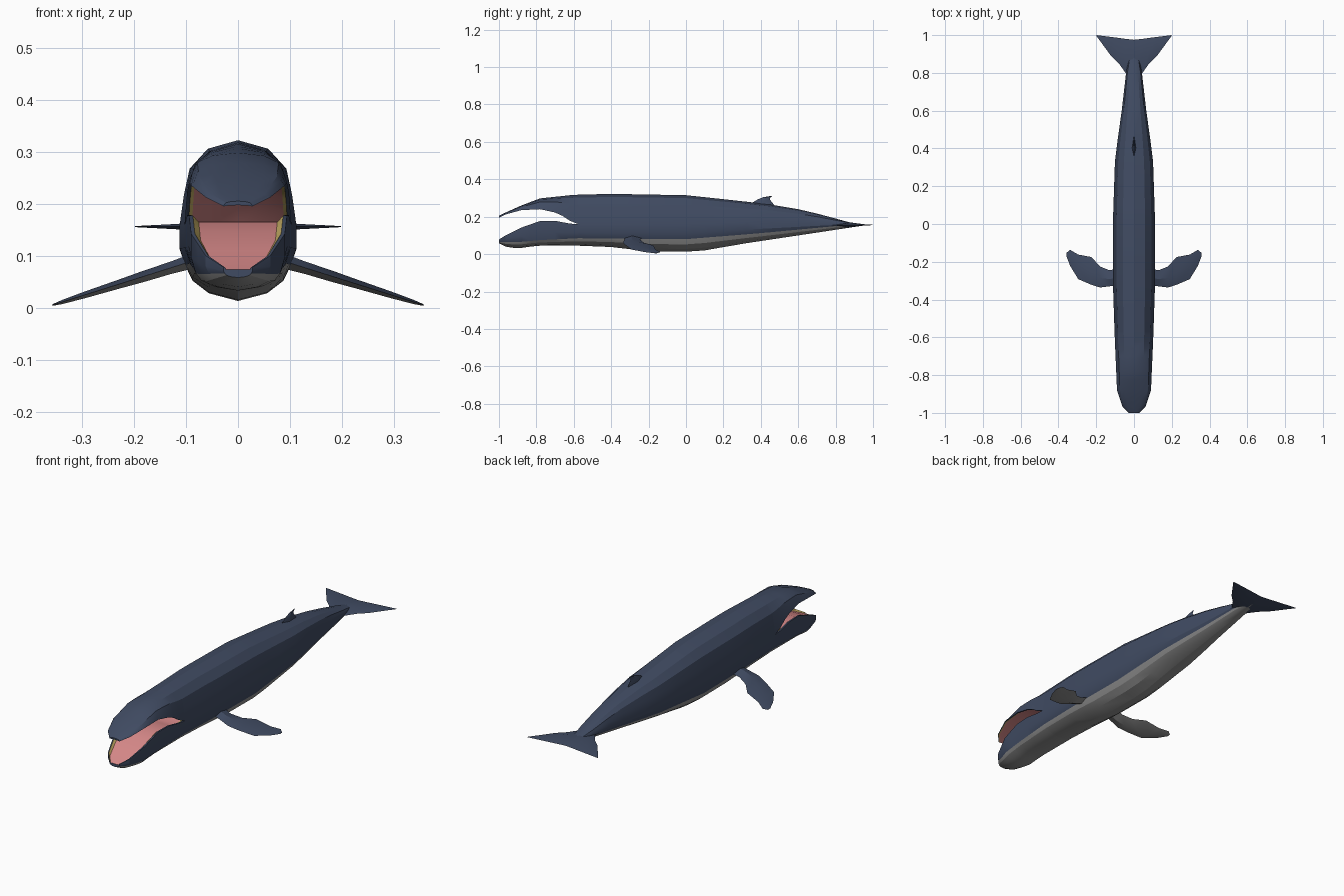
import bpy, bmesh, math

if "Cube" in bpy.data.objects:
    bpy.data.objects.remove(bpy.data.objects["Cube"])


def material(name, rgb):
    m = bpy.data.materials.new(name)
    m.diffuse_color = (*rgb, 1)
    m.use_nodes = True
    m.node_tree.nodes["Principled BSDF"].inputs["Base Color"].default_value = m.diffuse_color
    return m


NAVY, GREY, PINK, YELLOW = range(4)
MATS = [material("navy skin", (0.051, 0.07, 0.122)),
        material("grey belly", (0.27, 0.27, 0.27)),
        material("pink mouth", (0.68, 0.25, 0.25)),
        material("yellow baleen", (0.56, 0.42, 0.13))]


def loft(name, rings, column_mats, cap_mat=NAVY, caps=(True, True)):
    """Skin closed rings of points; one material per column of faces."""
    bm = bmesh.new()
    vs = [[bm.verts.new(p) for p in r] for r in rings]
    n = len(rings[0])
    for a, b in zip(vs, vs[1:]):
        for i in range(n):
            j = (i + 1) % n
            bm.faces.new((a[i], a[j], b[j], b[i])).material_index = column_mats[i]
    for ring, wanted in ((vs[0], caps[0]), (vs[-1], caps[1])):
        if wanted:
            bm.faces.new(ring).material_index = cap_mat
    bmesh.ops.recalc_face_normals(bm, faces=bm.faces)
    me = bpy.data.meshes.new(name)
    bm.to_mesh(me)
    bm.free()
    ob = bpy.data.objects.new(name, me)
    bpy.context.collection.objects.link(ob)
    for m in MATS:
        me.materials.append(m)
    bpy.context.view_layer.objects.active = ob
    ob.select_set(True)
    bpy.ops.object.shade_smooth_by_angle(angle=math.radians(22))
    ob.select_set(False)
    return ob


def curve(*pts):
    """Piecewise linear height or width along y."""
    def f(y):
        for (y0, v0), (y1, v1) in zip(pts, pts[1:]):
            if y <= y1:
                return v0 + (v1 - v0) * max(0, (y - y0) / (y1 - y0))
        return pts[-1][1]
    return f


# Long profiles of the whale
top = curve((-1, .205), (-.965, .222), (-.88, .26), (-.78, .298), (-.6, .317), (-.4, .322),
            (0, .315), (.3, .283), (.45, .265), (.6, .24), (.75, .205), (.85, .175), (.93, .16))
bottom = curve((-1, .058), (-.965, .04), (-.9, .03), (-.8, .045), (-.575, .045), (-.4, .038),
               (-.2, .015), (0, .013), (.1, .02), (.3, .055), (.5, .085), (.7, .115), (.93, .15))
width = curve((-1, .028), (-.965, .062), (-.88, .09), (-.6, .102), (-.3, .112), (0, .112),
              (.33, .101), (.45, .086), (.6, .065), (.8, .042), (.93, .018))
belly = curve((-1, .066), (-.9, .064), (-.78, .075), (-.575, .085), (0, .08), (.4, .112),
              (.8, .15), (.93, .153))
middle = curve((-.575, .16), (0, .16), (.4, .17), (.75, .166), (.93, .156))
upper_lip = curve((-1, .195), (-.965, .212), (-.88, .235), (-.78, .24), (-.68, .218),
                  (-.62, .178), (-.575, .16))
lower_lip = curve((-1, .078), (-.965, .1), (-.88, .142), (-.78, .177), (-.7, .178),
                  (-.62, .163), (-.575, .16))

BACK = ((0, 1), (.53, .9), (.83, .67), (.93, .35), (1, 0))
FLANK = ((1.0, .6), (.9, 1))
UNDER = ((.78, .42), (.5, .78), (0, 1))


def mirrored(half, y):
    """Close a half section that starts and ends on the centre line."""
    return [(x, y, z) for x, z in half] + [(-x, y, z) for x, z in half[-2:0:-1]]


def both(cols):
    return cols + cols[::-1]


def back_half(y, lip):
    return [(width(y) * g, lip + (top(y) - lip) * f) for g, f in BACK]


def under_half(y, lip):
    w, b, lo = width(y), belly(y), bottom(y)
    return ([(w * g, lip + (b - lip) * f) for g, f in FLANK]
            + [(w * g, b + (lo - b) * f) for g, f in UNDER])


# Body behind the mouth
rings = [mirrored(back_half(y, middle(y)) + under_half(y, middle(y)), y)
         for y in (-.575, -.4, -.3, -.2, 0, .1, .2, .33, .45, .6, .7, .8, .87, .93)]
loft("body", rings, both([NAVY] * 6 + [GREY] * 3), caps=(False, True))

# Jaws, each closed on the mouth side by baleen strips and pink lining
JAW_Y = (-1, -.965, -.92, -.88, -.83, -.78, -.7, -.66, -.62, -.575)
upper, lower = [], []
for y in JAW_Y:
    w, u, l = width(y), upper_lip(y), lower_lip(y)
    open_ = 0 if y == JAW_Y[-1] else 1
    rise = .22 * (top(y) - u) * open_
    drop = min(.012, (l - belly(y)) * .4) * open_
    upper.append(mirrored(back_half(y, u) + [(w * .93, u), (w * .86, u + rise * .3),
                                             (w * .5, u + rise * .8), (0, u + rise)], y))
    lower.append(mirrored([(0, l - drop), (w * .8, l - drop), (w * .92, l), (w, l)]
                          + under_half(y, l), y))
loft("upper_jaw", upper, both([NAVY] * 5 + [YELLOW] + [PINK] * 2), caps=(True, False))
loft("lower_jaw", lower, both([PINK, YELLOW] + [NAVY] * 3 + [GREY] * 3), caps=(True, False))


def blade(stations, place):
    """Thin lens sections: span, leading edge, trailing edge, thickness."""
    rings = []
    for s, a, b, t in stations:
        m = a + (b - a) * .45
        rings.append([place(s, a, 0), place(s, m, t / 2), place(s, b, 0), place(s, m, -t / 2)])
    return rings


FLIPPER = ((.085, -.325, -.235, .03), (.13, -.33, -.245, .024), (.18, -.336, -.225, .022),
           (.225, -.322, -.175, .018), (.295, -.292, -.162, .013),
           (.338, -.222, -.137, .008), (.357, -.172, -.152, .003))
FLUKE = ((0, .78, .975, .03), (.045, .8, .98, .024), (.08, .85, .985, .016),
         (.12, .888, .99, .01), (.198, .994, 1, .002))
for side, s in (("left", 1), ("right", -1)):
    # Flipper slopes down and out, with a grey underside
    loft(side + "_flipper",
         blade(FLIPPER, lambda x, y, t: (s * x, y, .086 - (x - .1) * .315 + t)),
         [NAVY, NAVY, GREY, GREY])
    loft(side + "_fluke", blade(FLUKE, lambda x, y, t: (s * x, y, .156 + t)), [NAVY] * 4)

# Small swept dorsal fin
FIN = ((.255, .34, .475, .024), (.275, .355, .462, .018), (.292, .383, .448, .011),
       (.304, .412, .452, .006), (.31, .448, .462, .002))
loft("dorsal_fin", blade(FIN, lambda z, y, t: (t, y, z)), [NAVY] * 4)
